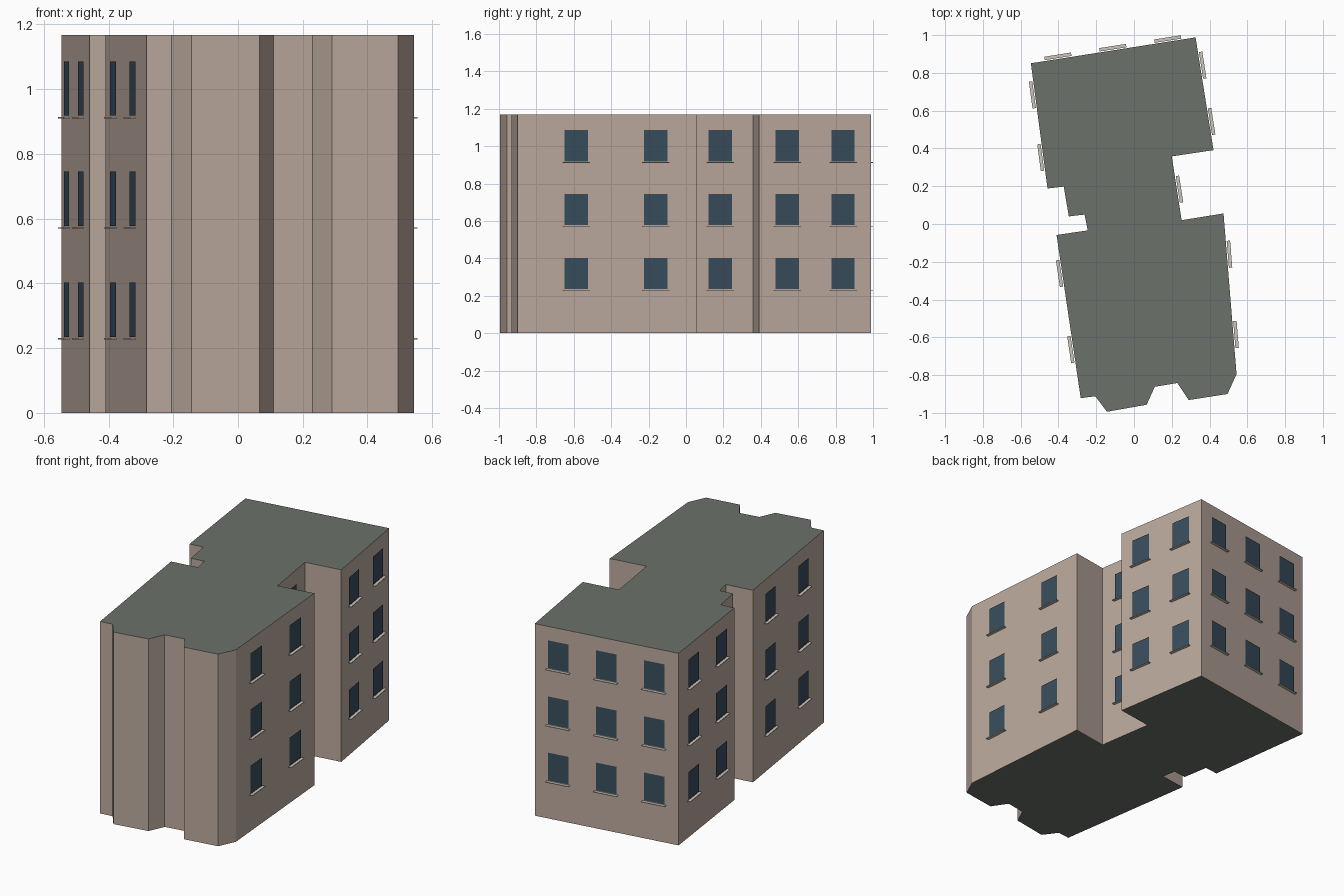
import bpy, bmesh
from mathutils import Vector, Matrix

if "Cube" in bpy.data.objects:
    bpy.data.objects.remove(bpy.data.objects["Cube"])

HEIGHT = 1.168
# footprint, clockwise from the back left corner
PLAN = [(-.546, .851), (.326, .988), (.421, .391), (.2, .358), (.252, .02),
        (.474, .056), (.543, -.795), (.495, -.9), (.29, -.932), (.23, -.842),
        (.11, -.862), (.067, -.957), (-.143, -.994), (-.205, -.912),
        (-.282, -.922), (-.41, -.058), (-.245, -.034), (-.262, .05),
        (-.345, .04), (-.372, .198), (-.458, .188)]
# wall index (starting corner) -> window centres as fractions along the wall
WINDOWS = {0: (1/6, .5, 5/6), 1: (.25, .75), 3: (.52,), 5: (.255, .755),
           14: (.3, .766), 20: (.25, .75)}
FLOORS = (.235, .577, .918)
WIN_W, WIN_H = .126, .168
SILL_W, SILL_D, SILL_T = .143, .018, .004


def material(name, rgb):
    m = bpy.data.materials.new(name)
    m.diffuse_color = (*rgb, 1)
    m.use_nodes = True
    m.node_tree.nodes["Principled BSDF"].inputs["Base Color"].default_value = m.diffuse_color
    return m


def finish(bm, name, *mats):
    me = bpy.data.meshes.new(name)
    bm.to_mesh(me)
    bm.free()
    for m in mats:
        me.materials.append(m)
    ob = bpy.data.objects.new(name, me)
    bpy.context.collection.objects.link(ob)
    return ob


wall_mat = material("wall", (.5, .4, .34))
roof_mat = material("roof", (.15, .165, .145))
glass_mat = material("glass", (.04, .075, .11))
sill_mat = material("sill", (.6, .56, .5))

# building block: extruded footprint, roof colour on the flat faces
bm = bmesh.new()
base = bm.faces.new([bm.verts.new((x, y, 0)) for x, y in PLAN])
top = bmesh.ops.extrude_face_region(bm, geom=[base], use_keep_orig=True)["geom"]
bmesh.ops.translate(bm, vec=(0, 0, HEIGHT),
                    verts=[v for v in top if isinstance(v, bmesh.types.BMVert)])
bmesh.ops.recalc_face_normals(bm, faces=bm.faces)
for f in bm.faces:
    f.material_index = 1 if abs(f.normal.z) > .5 else 0
finish(bm, "building", wall_mat, roof_mat)

# window panes and sills, placed along each wall and floor
panes, sills = bmesh.new(), bmesh.new()
for wall, fractions in WINDOWS.items():
    a = Vector((*PLAN[wall], 0))
    b = Vector((*PLAN[(wall + 1) % len(PLAN)], 0))
    along = (b - a).normalized()
    out = Vector((-along.y, along.x, 0))
    for t in fractions:
        for z in FLOORS:
            mid = a.lerp(b, t) + Vector((0, 0, z))
            p = mid + out * .006
            s, up = along * WIN_W / 2, Vector((0, 0, WIN_H))
            panes.faces.new([panes.verts.new(c) for c in
                             (p + s, p - s, p - s + up, p + s + up)])
            c = mid + out * (.005 + SILL_D / 2) - Vector((0, 0, .006))
            rot = Matrix((along, out, (0, 0, 1))).transposed().to_4x4()
            size = Matrix.Diagonal((SILL_W, SILL_D, SILL_T, 1))
            bmesh.ops.create_cube(sills, size=1,
                                  matrix=Matrix.Translation(c) @ rot @ size)
finish(panes, "window_panes", glass_mat)
bmesh.ops.recalc_face_normals(sills, faces=sills.faces)
finish(sills, "window_sills", sill_mat)
